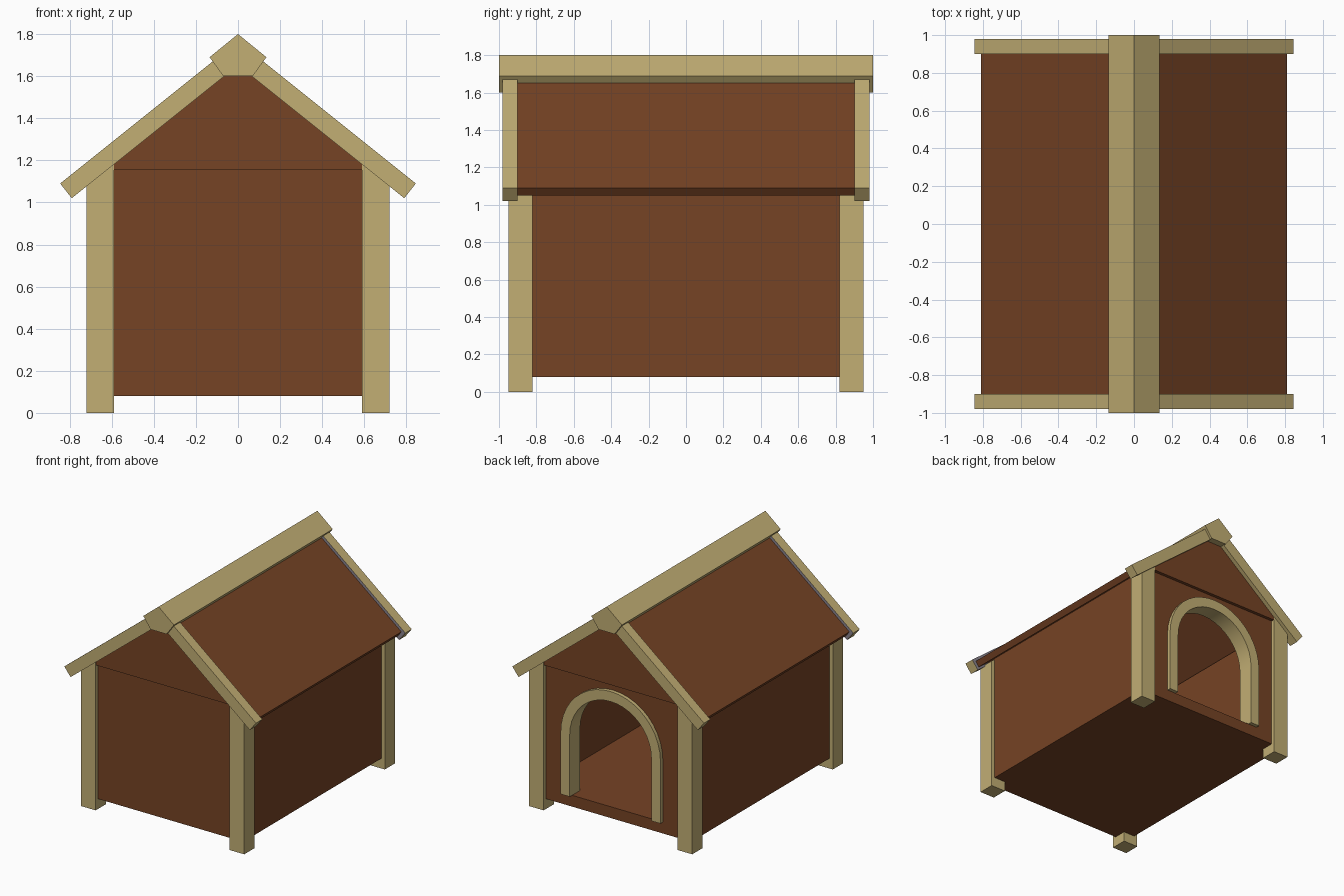
import bpy, bmesh, math

if "Cube" in bpy.data.objects:
    bpy.data.objects.remove(bpy.data.objects["Cube"], do_unlink=True)


def material(name, rgb):
    mat = bpy.data.materials.new(name)
    mat.use_nodes = True
    mat.diffuse_color = (*rgb, 1)
    mat.node_tree.nodes["Principled BSDF"].inputs["Base Color"].default_value = (*rgb, 1)
    return mat


BROWN = material("brown_boards", (0.18, 0.056, 0.018))
PALE = material("pale_timber", (0.54, 0.425, 0.175))
GREY = material("grey_backing", (0.26, 0.23, 0.27))


def prism(name, outline, y0, y1, mat):
    """Extrude an (x, z) outline along y."""
    bm = bmesh.new()
    face = bm.faces.new([bm.verts.new((x, y0, z)) for x, z in outline])
    grown = bmesh.ops.extrude_face_region(bm, geom=[face])["geom"]
    for v in grown:
        if isinstance(v, bmesh.types.BMVert):
            v.co.y = y1
    bmesh.ops.recalc_face_normals(bm, faces=bm.faces)
    mesh = bpy.data.meshes.new(name)
    bm.to_mesh(mesh)
    bm.free()
    mesh.materials.append(mat)
    obj = bpy.data.objects.new(name, mesh)
    bpy.context.collection.objects.link(obj)
    return obj


def box(x0, x1, z0, z1):
    return [(x0, z0), (x1, z0), (x1, z1), (x0, z1)]


def arch(radius, base, spring, steps=20):
    """Outline of a round-topped doorway, from the +x foot to the -x foot."""
    arc = [(radius * math.cos(math.pi * i / steps),
            spring + radius * math.sin(math.pi * i / steps)) for i in range(steps + 1)]
    return [(radius, base)] + arc + [(-radius, base)]


FLOOR, EAVE, WALL_X, WALL_Y, SPRING = 0.17, 1.155, 0.69, 0.92, 0.665

# Floor slab and plain front wall
prism("floor", box(-WALL_X, WALL_X, 0.08, FLOOR), -WALL_Y, WALL_Y, BROWN)
prism("front_wall", box(-WALL_X, WALL_X, FLOOR, EAVE), -WALL_Y, -0.87, BROWN)

# Back wall with the doorway, and its timber surround
prism("back_wall", [(-WALL_X, FLOOR), (-WALL_X, EAVE), (WALL_X, EAVE), (WALL_X, FLOOR)]
      + arch(0.40, FLOOR, SPRING), 0.87, WALL_Y, BROWN)
surround = prism("door_surround", arch(0.44, FLOOR, SPRING)
                 + arch(0.36, FLOOR, SPRING)[::-1], 0.82, 0.95, PALE)
bpy.context.view_layer.objects.active = surround
surround.select_set(True)
bpy.ops.object.shade_smooth_by_angle(angle=math.radians(30))
surround.select_set(False)

# Ridge beam
prism("ridge_beam", [(0, 1.8), (0.135, 1.69), (0.07, 1.6), (-0.07, 1.6), (-0.135, 1.69)],
      -1, 1, PALE)

for side, s in (("left", 1), ("right", -1)):
    def flip(points):
        return [(s * x, z) for x, z in points]

    # Side wall and roof board
    prism(side + "_wall", flip(box(0.64, WALL_X, FLOOR, 1.13)), -0.87, 0.87, BROWN)
    prism(side + "_roof", flip([(0.78, 1.05), (0.81, 1.09), (0, 1.738), (0, 1.674)]),
          -0.9, 0.9, BROWN)

    for end, e in (("front", -1), ("back", 1)):
        # Corner post, cut to the roof slope
        prism(f"{end}_{side}_post", flip([(0.59, 0), (0.72, 0), (0.72, 1.09), (0.59, 1.19)]),
              e * 0.82, e * 0.95, PALE)
        # Barge board, with a grey inner face
        board = prism(f"{end}_{side}_barge_board",
                      flip([(0.79, 1.02), (0.845, 1.09), (0, 1.766), (0, 1.652)]),
                      e * 0.9, e * 0.98, PALE)
        board.data.materials.append(GREY)
        for p in board.data.polygons:
            if p.normal.y * e < -0.9:
                p.material_index = 1

# Gables standing slightly proud of the walls
for end, e in (("front", -1), ("back", 1)):
    prism(end + "_gable", [(-0.65, EAVE), (0.65, EAVE), (0, 1.68)], e * 0.88, e * 0.945, BROWN)
